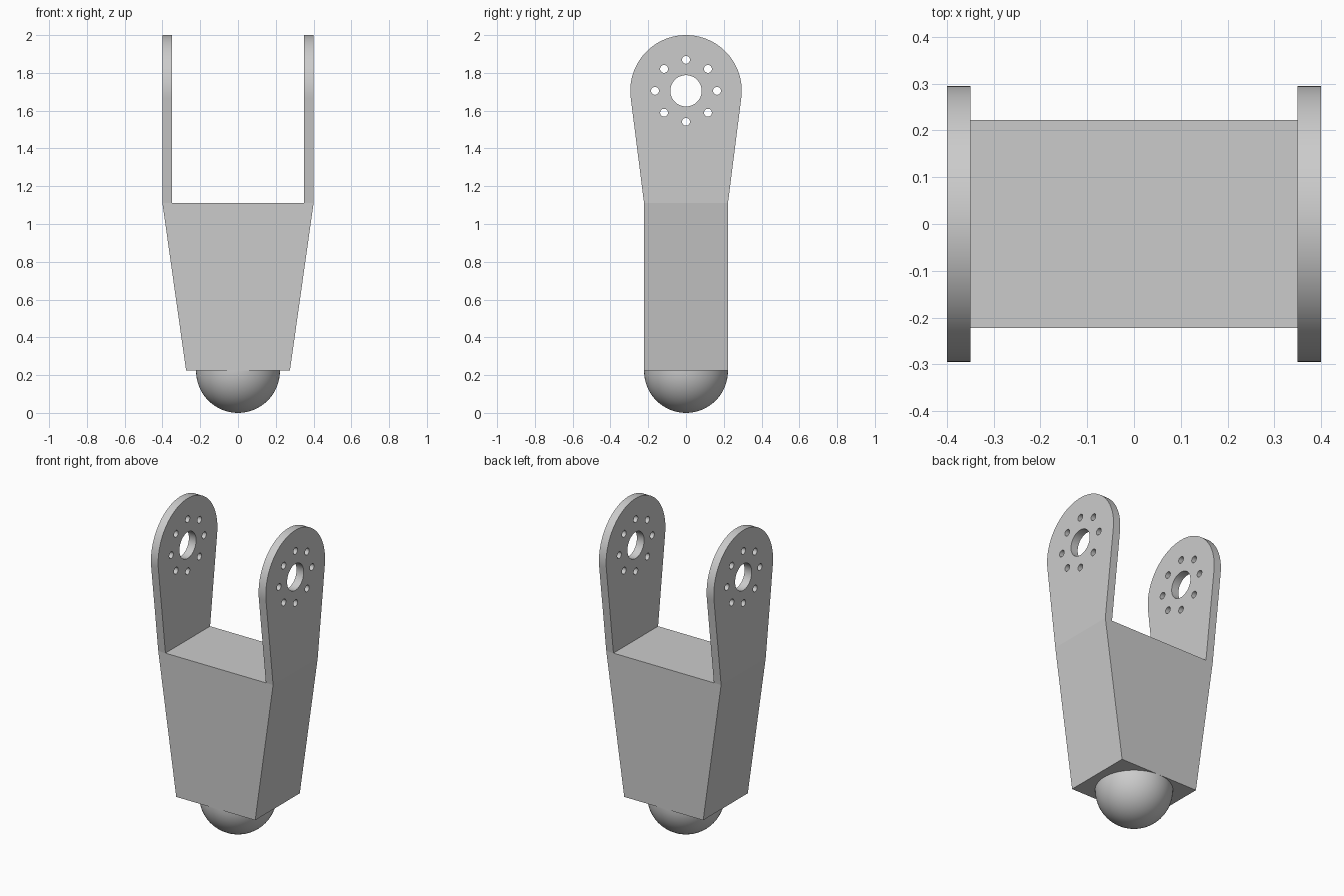
import bpy
import bmesh
from math import sin, cos, pi, radians
from mathutils import Matrix, Vector

if "Cube" in bpy.data.objects:
    bpy.data.objects.remove(bpy.data.objects["Cube"], do_unlink=True)

grey = bpy.data.materials.new("light_grey")
grey.use_nodes = True
colour = (0.6, 0.6, 0.6, 1)
grey.diffuse_color = colour
grey.node_tree.nodes["Principled BSDF"].inputs["Base Color"].default_value = colour

HALF_DEPTH = 0.222
BASE_Z, SHOULDER_Z = 0.225, 1.11
OUTER_X, INNER_X = 0.4, 0.35
HUB_Z, HUB_R = 1.705, 0.295


def finish(name, bm, smooth=False):
    bmesh.ops.recalc_face_normals(bm, faces=bm.faces)
    mesh = bpy.data.meshes.new(name)
    bm.to_mesh(mesh)
    bm.free()
    mesh.materials.append(grey)
    obj = bpy.data.objects.new(name, mesh)
    bpy.context.collection.objects.link(obj)
    bpy.ops.object.select_all(action='DESELECT')
    obj.select_set(True)
    bpy.context.view_layer.objects.active = obj
    if smooth:
        bpy.ops.object.shade_smooth_by_angle(angle=radians(30))
    return obj


def prism(points, offset):
    """Extrude a flat outline by an offset."""
    bm = bmesh.new()
    face = bm.faces.new([bm.verts.new(p) for p in points])
    new = bmesh.ops.extrude_face_region(bm, geom=[face], use_keep_orig=True)["geom"]
    verts = [g for g in new if isinstance(g, bmesh.types.BMVert)]
    bmesh.ops.translate(bm, verts=verts, vec=Vector(offset))
    return bm


# Tapered body block
outline = [(-0.275, BASE_Z), (0.275, BASE_Z), (OUTER_X, SHOULDER_Z), (-OUTER_X, SHOULDER_Z)]
finish("body", prism([(x, -HALF_DEPTH, z) for x, z in outline], (0, 2 * HALF_DEPTH, 0)))

# Fork arm: tapered plate with a rounded end
start, steps = radians(-7.2), 64
arc = [start + (pi - 2 * start) * i / steps for i in range(steps + 1)]
profile = [(-HALF_DEPTH, SHOULDER_Z), (HALF_DEPTH, SHOULDER_Z)]
profile += [(HUB_R * cos(a), HUB_Z + HUB_R * sin(a)) for a in arc]
arm = finish("fork_arms", prism([(INNER_X, y, z) for y, z in profile],
                                (OUTER_X - INNER_X, 0, 0)))

# Centre bore and ring of bolt holes
holes = bmesh.new()


def add_hole(y, z, radius, segments):
    place = Matrix.Translation((0.375, y, z)) @ Matrix.Rotation(pi / 2, 4, 'Y')
    bmesh.ops.create_cone(holes, cap_ends=True, segments=segments, radius1=radius,
                          radius2=radius, depth=0.2, matrix=place)


add_hole(0, HUB_Z, 0.083, 48)
for i in range(8):
    a = i * pi / 4
    add_hole(0.164 * cos(a), HUB_Z + 0.164 * sin(a), 0.021, 24)
cutter = finish("hole_cutter", holes)
cutter.hide_render = True

# Cut the holes, then mirror the arm to the other side
bpy.ops.object.select_all(action='DESELECT')
arm.select_set(True)
bpy.context.view_layer.objects.active = arm
cut = arm.modifiers.new("holes", 'BOOLEAN')
cut.operation, cut.solver, cut.object = 'DIFFERENCE', 'EXACT', cutter
mirror = arm.modifiers.new("mirror", 'MIRROR')
for name in ("holes", "mirror"):
    bpy.ops.object.modifier_apply(modifier=name)
bpy.data.objects.remove(cutter, do_unlink=True)
bpy.ops.object.shade_smooth_by_angle(angle=radians(30))

# Half ball under the body
ball = bmesh.new()
bmesh.ops.create_uvsphere(ball, u_segments=64, v_segments=32, radius=HALF_DEPTH)
upper = [v for v in ball.verts if v.co.z > 0.001]
bmesh.ops.delete(ball, geom=upper, context='VERTS')
rim = [e for e in ball.edges if e.is_boundary]
new = bmesh.ops.extrude_edge_only(ball, edges=rim)["geom"]
top = [g for g in new if isinstance(g, bmesh.types.BMVert)]
bmesh.ops.translate(ball, verts=top, vec=(0, 0, BASE_Z - HALF_DEPTH))
bmesh.ops.translate(ball, verts=ball.verts, vec=(0, 0, HALF_DEPTH))
finish("ball_end", ball, smooth=True)
